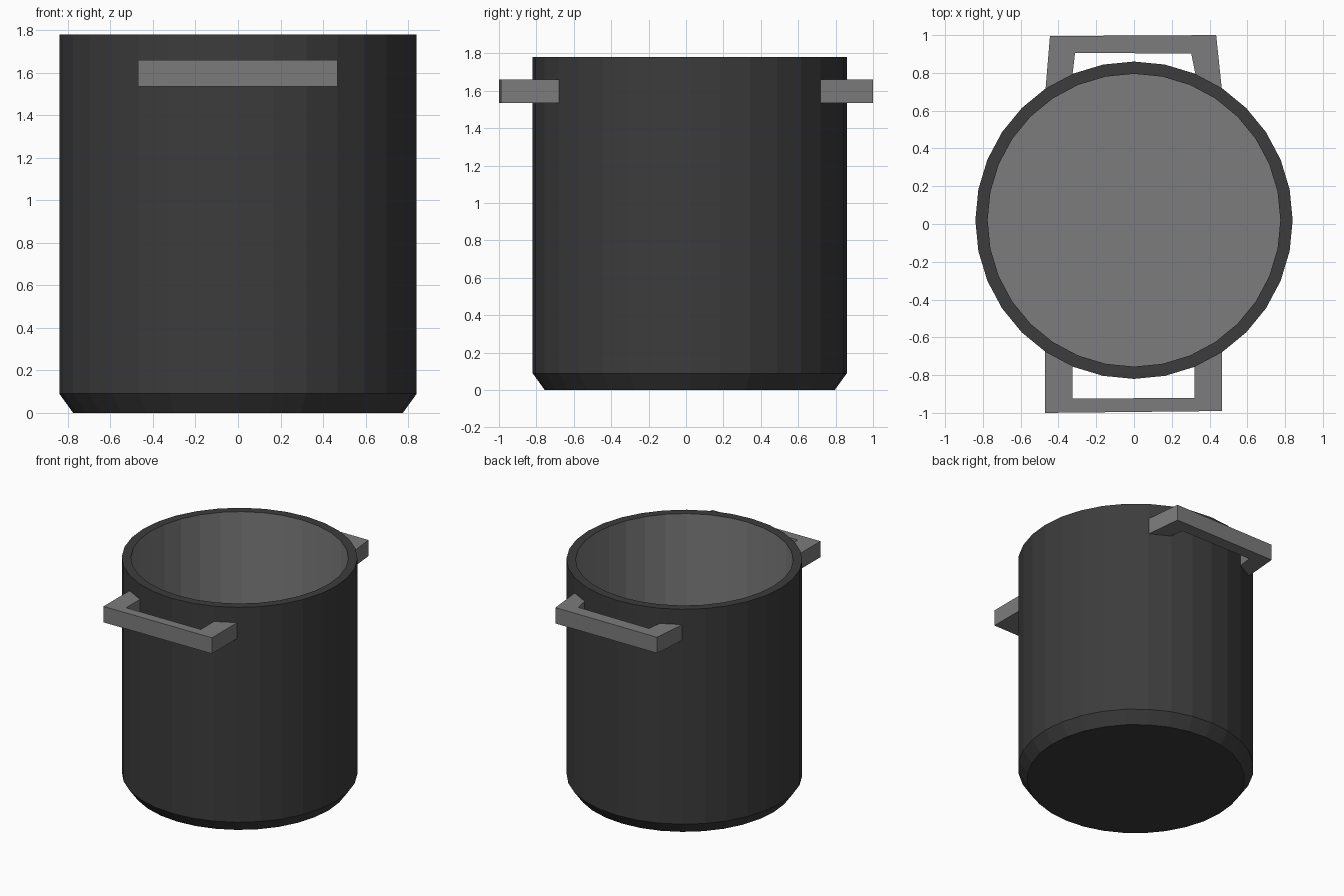
import bpy, bmesh
from math import sin, cos, pi

if "Cube" in bpy.data.objects:
    bpy.data.objects.remove(bpy.data.objects["Cube"])

SIDES = 32
CY = 0.02  # the pot body sits slightly behind the origin


def material(name, shade):
    m = bpy.data.materials.new(name)
    m.diffuse_color = (shade, shade, shade, 1)
    m.use_nodes = True
    m.node_tree.nodes["Principled BSDF"].inputs["Base Color"].default_value = m.diffuse_color
    return m


def finish(bm, name, mats):
    bmesh.ops.recalc_face_normals(bm, faces=bm.faces)
    mesh = bpy.data.meshes.new(name)
    bm.to_mesh(mesh)
    bm.free()
    for m in mats:
        mesh.materials.append(m)
    obj = bpy.data.objects.new(name, mesh)
    bpy.context.collection.objects.link(obj)
    return obj


dark = material("dark_enamel", 0.045)
grey = material("grey_metal", 0.2)

# Pot body: chamfered base, outer wall, rim, inner wall and floor
profile = [(0.775, 0), (0.84, 0.09), (0.84, 1.78), (0.775, 1.78), (0.775, 0.09)]
bm = bmesh.new()
rings = [[bm.verts.new((r * cos(2 * pi * i / SIDES), CY + r * sin(2 * pi * i / SIDES), z))
          for i in range(SIDES)] for r, z in profile]
for k in range(len(rings) - 1):
    a, b = rings[k], rings[k + 1]
    for i in range(SIDES):
        j = (i + 1) % SIDES
        f = bm.faces.new((a[i], a[j], b[j], b[i]))
        f.material_index = 1 if k == 3 else 0
bm.faces.new(rings[0])
bm.faces.new(rings[-1]).material_index = 1
finish(bm, "pot_body", [dark, grey])


def handle(name, outer, inner, z0=1.535, z1=1.66):
    """U-shaped bar: strip between the outer and inner outlines, extruded up."""
    bm = bmesh.new()
    o = [bm.verts.new((x, y, z0)) for x, y in outer]
    n = [bm.verts.new((x, y, z0)) for x, y in inner]
    faces = [bm.faces.new((o[i], o[i + 1], n[i + 1], n[i])) for i in range(3)]
    up = bmesh.ops.extrude_face_region(bm, geom=faces, use_keep_orig=True)
    for v in up["geom"]:
        if isinstance(v, bmesh.types.BMVert):
            v.co.z = z1
    finish(bm, name, [grey])


# Front handle is square, back handle tapers outwards; ends sink into the wall
handle("front_handle",
       [(-0.47, -0.655), (-0.47, -1.0), (0.467, -0.99), (0.467, -0.655)],
       [(-0.325, -0.735), (-0.325, -0.925), (0.32, -0.92), (0.32, -0.735)])
handle("back_handle",
       [(-0.47, 0.695), (-0.445, 0.995), (0.435, 1.0), (0.467, 0.695)],
       [(-0.328, 0.77), (-0.312, 0.905), (0.303, 0.903), (0.33, 0.77)])
